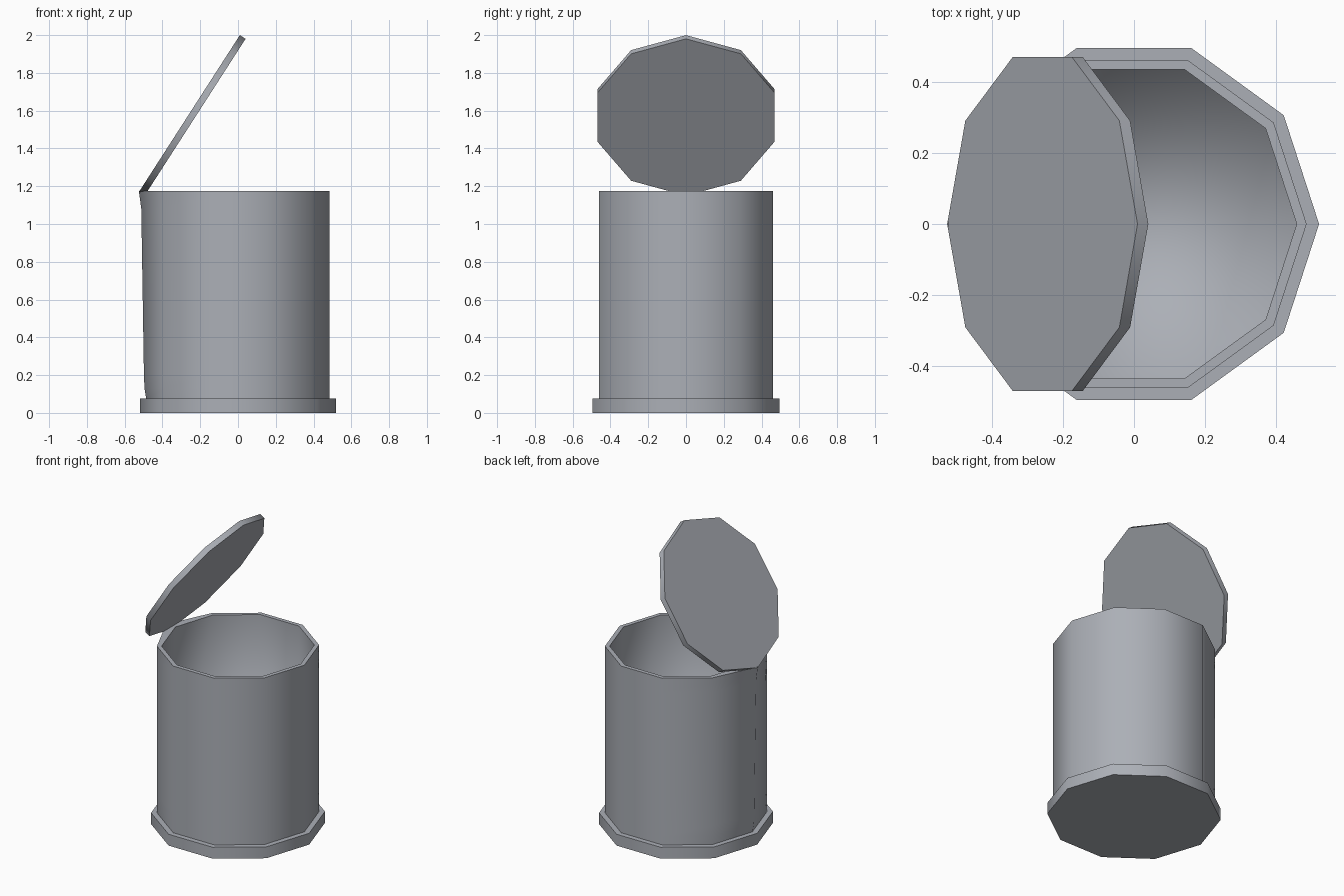
import bpy, bmesh, math
from mathutils import Matrix, Vector

if "Cube" in bpy.data.objects:
    bpy.data.objects.remove(bpy.data.objects["Cube"])

SIDES = 10

# Dull blue-grey metal used on every part
metal = bpy.data.materials.new("grey_metal")
metal.diffuse_color = (0.41, 0.43, 0.47, 1)
metal.use_nodes = True
metal.node_tree.nodes["Principled BSDF"].inputs["Base Color"].default_value = metal.diffuse_color


def finish(name, bm, soft=None):
    """Smooth shading with sharp edges above 40 degrees, except where soft(edge) holds."""
    bmesh.ops.recalc_face_normals(bm, faces=bm.faces)
    for f in bm.faces:
        f.smooth = True
    for e in bm.edges:
        hard = e.calc_face_angle(0) > math.radians(40)
        e.smooth = not hard or bool(soft and soft(e))
    me = bpy.data.meshes.new(name)
    bm.to_mesh(me)
    bm.free()
    me.materials.append(metal)
    ob = bpy.data.objects.new(name, me)
    bpy.context.collection.objects.link(ob)
    return ob


def loft(rings):
    """Skin a stack of vertex rings and cap both ends."""
    bm = bmesh.new()
    rows = [[bm.verts.new(p) for p in ring] for ring in rings]
    n = len(rows[0])
    for a, b in zip(rows, rows[1:]):
        for i in range(n):
            j = (i + 1) % n
            bm.faces.new((a[i], a[j], b[j], b[i]))
    bm.faces.new(rows[0][::-1])
    bm.faces.new(rows[-1])
    return bm


def ring(r, z, pull=0):
    """Decagon ring; pull draws the corner on the hinge side outwards."""
    step = math.tau / SIDES
    pts = [[r * math.cos(i * step), r * math.sin(i * step), z] for i in range(SIDES)]
    pts[SIDES // 2][0] -= pull
    return pts


# Base plinth
finish("base", loft([ring(0.52, 0), ring(0.52, 0.075)]))

# Hollow bin body; its hinge-side corner bulges out towards the lid
FLOOR = 0.095
outer = [(0.07, 0), (0.13, 0.01), (0.2, 0.013), (1.08, 0.027), (1.14, 0.035), (1.175, 0.04)]
body = loft([ring(0.485, z, p) for z, p in outer]
            + [ring(0.457, 1.175), ring(0.457, FLOOR)])


def blended(e):
    """Inner floor rim and all upright wall edges stay soft."""
    a, b = (v.co for v in e.verts)
    upright = abs(a.z - b.z) > 0.02
    return upright or (abs(a.z - FLOOR) < 1e-4 and abs(b.z - FLOOR) < 1e-4)


finish("body", body, blended)

# Open lid, tilted about the hinge
lid = finish("lid", loft([ring(0.494, -0.036), ring(0.494, 0)]))
low, high = Vector((-0.525, 0, 1.169)), Vector((0.01, 0, 2.0))
tilt = math.atan2(high.z - low.z, high.x - low.x)
lid.data.transform(Matrix.Translation((low + high) / 2) @ Matrix.Rotation(-tilt, 4, 'Y'))
